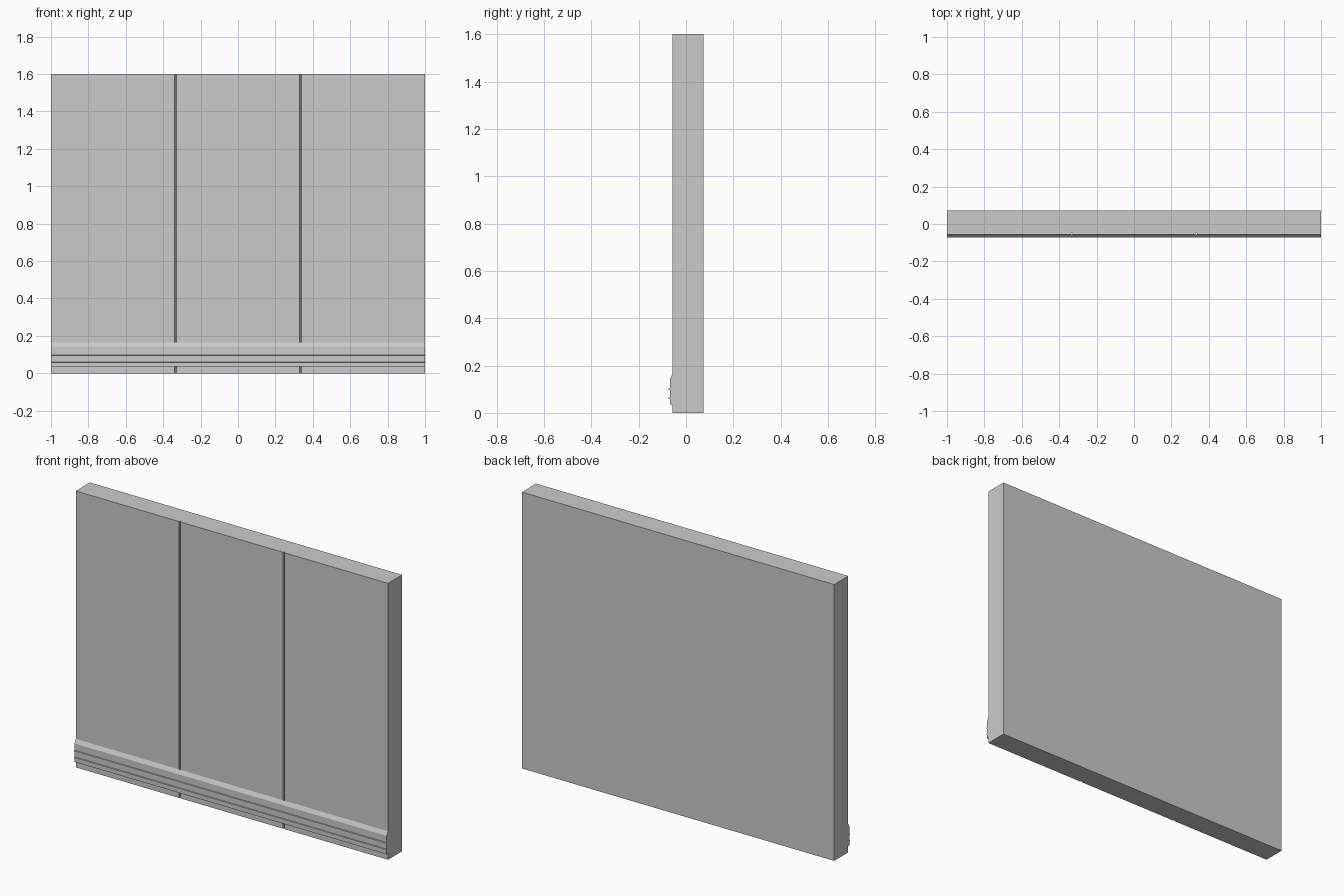
import bpy, bmesh
from mathutils import Vector

if "Cube" in bpy.data.objects:
    bpy.data.objects.remove(bpy.data.objects["Cube"])


def extrude_profile(name, points, offset):
    """Closed 3D outline swept along an offset vector."""
    bm = bmesh.new()
    face = bm.faces.new([bm.verts.new(p) for p in points])
    out = bmesh.ops.extrude_face_region(bm, geom=[face])
    moved = [g for g in out["geom"] if isinstance(g, bmesh.types.BMVert)]
    bmesh.ops.translate(bm, verts=moved, vec=Vector(offset))
    bmesh.ops.recalc_face_normals(bm, faces=bm.faces)
    mesh = bpy.data.meshes.new(name)
    bm.to_mesh(mesh)
    bm.free()
    obj = bpy.data.objects.new(name, mesh)
    bpy.context.collection.objects.link(obj)
    return obj


FRONT, BACK = -0.056, 0.073

# Wall slab: plan outline with two narrow panel grooves in the front
plan = [(-1, BACK), (-1, FRONT)]
for x in (-1 / 3, 1 / 3):
    plan += [(x - 0.005, FRONT), (x - 0.003, FRONT + 0.008),
             (x + 0.003, FRONT + 0.008), (x + 0.005, FRONT)]
plan += [(1, FRONT), (1, BACK)]
extrude_profile("wall_panel", [(x, y, 0) for x, y in plan], (0, 0, 1.6))

# Bumper rail: chamfered top, two thin ridges along the face
face_y, ridge_y = -0.068, -0.073
rail = [(FRONT, 0.036), (face_y, 0.036)]
for z in (0.062, 0.1):
    rail += [(face_y, z - 0.004), (ridge_y, z - 0.003),
             (ridge_y, z + 0.003), (face_y, z + 0.004)]
rail += [(face_y, 0.143), (FRONT, 0.165)]
# Root the rail slightly inside the wall so it closes over the grooves
rail = [(FRONT + 0.001, 0.165), (FRONT + 0.001, 0.036)] + rail
extrude_profile("bumper_rail", [(-1, y, z) for y, z in rail], (2, 0, 0))
